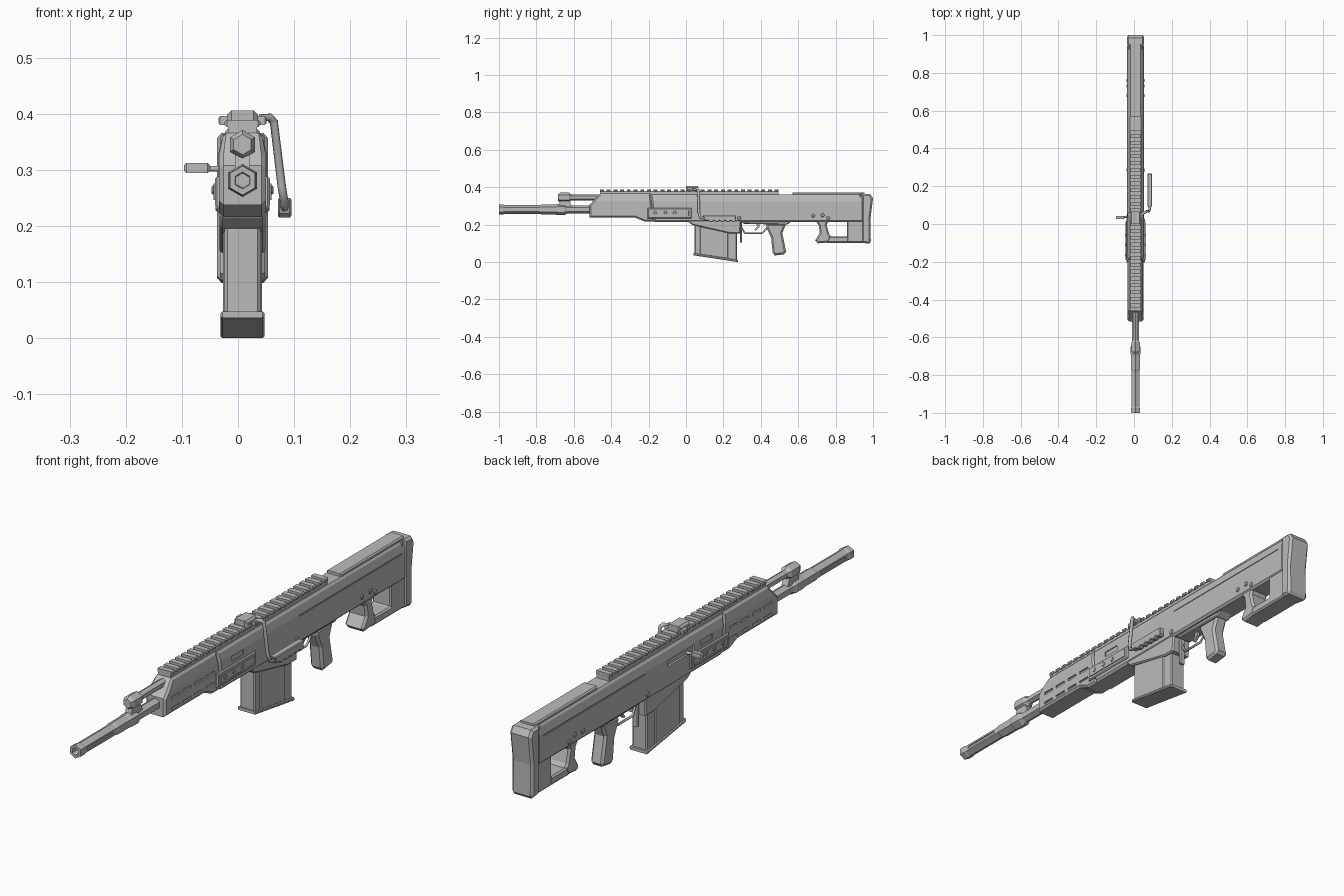
import bpy, bmesh, math
from mathutils import Vector

if "Cube" in bpy.data.objects:
    bpy.data.objects.remove(bpy.data.objects["Cube"], do_unlink=True)

CX = 0.008  # centre plane of the body

grey = bpy.data.materials.new("matte grey")
grey.use_nodes = True
grey.diffuse_color = (0.5, 0.5, 0.5, 1)
grey.node_tree.nodes["Principled BSDF"].inputs["Base Color"].default_value = (0.5, 0.5, 0.5, 1)


def finish(name, bm):
    bmesh.ops.recalc_face_normals(bm, faces=bm.faces[:])
    mesh = bpy.data.meshes.new(name)
    bm.to_mesh(mesh)
    bm.free()
    mesh.materials.append(grey)
    obj = bpy.data.objects.new(name, mesh)
    bpy.context.collection.objects.link(obj)
    return obj


def slab(name, profile, half, chamfer=0.0, cx=CX, taper=None):
    """Side profile of (y, z) points, extruded across x, with chamfered rims."""
    bm = bmesh.new()
    face = bm.faces.new([bm.verts.new((-half, y, z)) for y, z in profile])
    new = bmesh.ops.extrude_face_region(bm, geom=[face])["geom"]
    bmesh.ops.translate(bm, vec=(2 * half, 0, 0),
                        verts=[v for v in new if isinstance(v, bmesh.types.BMVert)])
    bmesh.ops.recalc_face_normals(bm, faces=bm.faces[:])
    if chamfer:
        rims = [e for e in bm.edges if abs(e.verts[0].co.x - e.verts[1].co.x) < 1e-5]
        bmesh.ops.bevel(bm, geom=rims, offset=chamfer, segments=1, profile=0.5, affect='EDGES')
    if taper:
        # Lean the upper shoulders inward above the given height
        level, scale = taper
        bmesh.ops.bisect_plane(bm, geom=bm.verts[:] + bm.edges[:] + bm.faces[:],
                               plane_co=(0, 0, level), plane_no=(0, 0, 1))
        for v in bm.verts:
            if v.co.z > level + 0.025:
                v.co.x *= scale
    bmesh.ops.translate(bm, vec=(cx, 0, 0), verts=bm.verts[:])
    return finish(name, bm)


def box(name, y0, y1, z0, z1, half, chamfer=0.0, cx=CX):
    return slab(name, [(y0, z0), (y1, z0), (y1, z1), (y0, z1)], half, chamfer, cx)


def lathe(name, z, rings, sides=6):
    """Faceted tube along y from (y, radius) rings."""
    bm = bmesh.new()
    loops = []
    for y, r in rings:
        turns = [math.tau * k / sides for k in range(sides)]
        loops.append([bm.verts.new((CX + r * math.sin(a), y, z + r * math.cos(a))) for a in turns])
    for a, b in zip(loops, loops[1:]):
        for k in range(sides):
            j = (k + 1) % sides
            bm.faces.new((a[k], a[j], b[j], b[k]))
    bm.faces.new(loops[0])
    bm.faces.new(loops[-1])
    return finish(name, bm)


def pin(name, y, z, r, half, cx=CX, sides=8):
    ring = [math.tau * (k + 0.5) / sides for k in range(sides)]
    return slab(name, [(y + r * math.cos(a), z + r * math.sin(a)) for a in ring], half, r * 0.25, cx)


def rod(name, points, radius):
    """Thin bent bar swept along a path."""
    curve = bpy.data.curves.new(name, 'CURVE')
    curve.dimensions = '3D'
    curve.bevel_depth = radius
    curve.bevel_resolution = 1
    curve.use_fill_caps = True
    path = curve.splines.new('POLY')
    path.points.add(len(points) - 1)
    for p, co in zip(path.points, points):
        p.co = (*co, 1)
    curve.materials.append(grey)
    obj = bpy.data.objects.new(name, curve)
    bpy.context.collection.objects.link(obj)


def cut(target, boxes):
    """Subtract boxes given as (x0, x1, y0, y1, z0, z1)."""
    bm = bmesh.new()
    for x0, x1, y0, y1, z0, z1 in boxes:
        verts = bmesh.ops.create_cube(bm, size=1)["verts"]
        bmesh.ops.scale(bm, vec=(x1 - x0, y1 - y0, z1 - z0), verts=verts)
        bmesh.ops.translate(bm, vec=Vector((x0 + x1, y0 + y1, z0 + z1)) / 2, verts=verts)
    cutter = finish("cutter", bm)
    cutter.hide_render = True
    mod = target.modifiers.new("cut", 'BOOLEAN')
    mod.operation, mod.solver, mod.object = 'DIFFERENCE', 'EXACT', cutter
    bpy.context.view_layer.update()
    result = bpy.data.meshes.new_from_object(target.evaluated_get(bpy.context.evaluated_depsgraph_get()))
    target.modifiers.clear()
    target.data = result
    bpy.data.objects.remove(cutter, do_unlink=True)


def both_sides(half, depth, y0, y1, z0, z1):
    return [(CX + s * half - depth, CX + s * half + depth, y0, y1, z0, z1) for s in (-1, 1)]


# Handguard with slanted nose and two rows of vent slots
guard = slab("handguard", [(-0.515, 0.237), (-0.27, 0.237), (-0.22, 0.216), (-0.17, 0.216),
                           (-0.19, 0.366), (-0.46, 0.366), (-0.515, 0.308)], 0.042, 0.008,
             taper=(0.325, 0.85))
vents = []
for i in range(4):
    y = -0.475 + i * 0.07
    vents += both_sides(0.042, 0.006, y, y + 0.05, 0.292, 0.303)
    vents += both_sides(0.042, 0.006, y, y + 0.05, 0.252, 0.261)
cut(guard, vents)

# Receiver and upper stock body
body = slab("receiver", [(-0.17, 0.214), (0.95, 0.214), (0.95, 0.362), (-0.19, 0.362)],
            0.044, 0.008, taper=(0.325, 0.84))
grooves = both_sides(0.044, 0.003, 0.3, 0.92, 0.316, 0.321)
grooves += both_sides(0.044, 0.004, -0.11, -0.04, 0.3, 0.32)
grooves.append((CX - 0.06, CX - 0.036, 0.0, 0.16, 0.295, 0.318))
cut(body, grooves)
box("cheek_rest", 0.57, 0.955, 0.355, 0.373, 0.031, 0.005)
box("rear_seam_band", 0.925, 0.94, 0.22, 0.364, 0.0395, 0.006)

# Side plates with screws
box("side_plate", -0.205, 0.03, 0.234, 0.288, 0.049, 0.004)
for s in (-1, 1):
    box("plate_inset", -0.19, 0.015, 0.246, 0.276, 0.003, 0.001, CX + s * 0.049)
for y in (-0.165, -0.11, -0.06):
    pin("plate_screw", y, 0.264, 0.009, 0.055)

# Top rail with repeated teeth
box("rail_base", -0.46, 0.495, 0.36, 0.379, 0.026)
for i in range(27):
    y = -0.46 + i * 0.0359
    box("rail_tooth", y, y + 0.021, 0.376, 0.389, 0.032, 0.004)

# Barrel, muzzle and gas tube
muzzle = lathe("barrel", 0.281, [(-0.95, 0.013), (-1.0, 0.015), (-1.0, 0.026), (-0.975, 0.027),
                                 (-0.97, 0.024), (-0.78, 0.024), (-0.77, 0.027), (-0.70, 0.027),
                                 (-0.69, 0.0295), (-0.65, 0.0295), (-0.635, 0.022), (-0.48, 0.022)])
cut(muzzle, both_sides(0.022, 0.005, -0.955, -0.8, 0.276, 0.286))
lathe("gas_tube", 0.345, [(-0.685, 0.018), (-0.672, 0.026), (-0.625, 0.026), (-0.612, 0.016), (-0.42, 0.016)])
slab("gas_block", [(-0.68, 0.3), (-0.64, 0.29), (-0.61, 0.3), (-0.63, 0.34), (-0.67, 0.34)], 0.013)

# Folding carry handle on the left side
box("handle_pivot", -0.0, 0.065, 0.375, 0.406, 0.028, 0.008)
box("pivot_axle", 0.035, 0.062, 0.38, 0.396, 0.043, 0.003)
rod("carry_arm", [(0.04, 0.05, 0.392), (0.056, 0.06, 0.394), (0.064, 0.066, 0.385),
                  (0.078, 0.068, 0.27), (0.083, 0.075, 0.24), (0.083, 0.11, 0.23)], 0.0075)
scallops = []
for i in range(5):
    y = 0.26 - i * 0.03
    scallops += [(y, 0.215), (y - 0.012, 0.215), (y - 0.02, 0.222)]
slab("carry_grip", [(0.09, 0.25), (0.265, 0.25), (0.268, 0.222)] + scallops + [(0.1, 0.222)],
     0.012, 0.003, 0.083)

# Charging handle on the right side
rod("charging_handle", [(-0.03, 0.04, 0.302), (-0.058, 0.035, 0.302)], 0.006)
box("charging_knob", 0.026, 0.042, 0.294, 0.312, 0.023, 0.004, -0.073)

# Magazine well and magazine
slab("magazine_well", [(0.0, 0.225), (0.035, 0.198), (0.24, 0.152), (0.29, 0.152), (0.295, 0.225)], 0.041, 0.005)
slab("magazine", [(0.045, 0.21), (0.045, 0.04), (0.272, 0.008), (0.272, 0.21)], 0.032, 0.005)
slab("magazine_rib", [(0.075, 0.19), (0.075, 0.04), (0.225, 0.018), (0.225, 0.16)], 0.035, 0.003)
slab("magazine_base", [(0.04, 0.036), (0.278, 0.0), (0.278, 0.012), (0.04, 0.048)], 0.039, 0.003)
box("magazine_catch", 0.288, 0.299, 0.105, 0.22, 0.012, 0.003)

# Trigger group and pistol grip
rod("trigger_guard", [(CX, 0.295, 0.19), (CX, 0.315, 0.153), (CX, 0.405, 0.153), (CX, 0.435, 0.185)], 0.005)
slab("trigger", [(0.37, 0.22), (0.395, 0.22), (0.393, 0.185), (0.372, 0.168), (0.366, 0.172), (0.38, 0.19)], 0.006)
slab("trigger_housing", [(0.29, 0.22), (0.57, 0.22), (0.54, 0.2), (0.31, 0.204)], 0.03, 0.004)
slab("pistol_grip", [(0.43, 0.205), (0.535, 0.205), (0.515, 0.155), (0.535, 0.055),
                     (0.525, 0.042), (0.475, 0.035), (0.463, 0.05), (0.455, 0.13), (0.43, 0.185)], 0.027, 0.009)

# Skeleton lower stock, built as a ring around the hand opening
slab("stock_front_post", [(0.69, 0.225), (0.765, 0.225), (0.752, 0.2), (0.765, 0.15), (0.775, 0.137),
                          (0.765, 0.105), (0.705, 0.1), (0.69, 0.115), (0.715, 0.155), (0.71, 0.195)], 0.04, 0.008)
slab("stock_lower_bar", [(0.75, 0.103), (0.87, 0.103), (0.87, 0.146), (0.855, 0.137), (0.765, 0.137)], 0.04, 0.006)
slab("stock_rear_block", [(0.86, 0.103), (0.955, 0.103), (0.955, 0.225), (0.86, 0.225)], 0.04, 0.006)

# Butt pad
slab("butt_pad", [(0.94, 0.103), (0.98, 0.098), (0.988, 0.11), (0.986, 0.23), (1.0, 0.34),
                  (0.985, 0.364), (0.94, 0.366)], 0.0455, 0.009)

# Body pins
for y, z in ((0.285, 0.235), (0.68, 0.247), (0.73, 0.25), (0.76, 0.235)):
    pin("body_pin", y, z, 0.01, 0.048)
